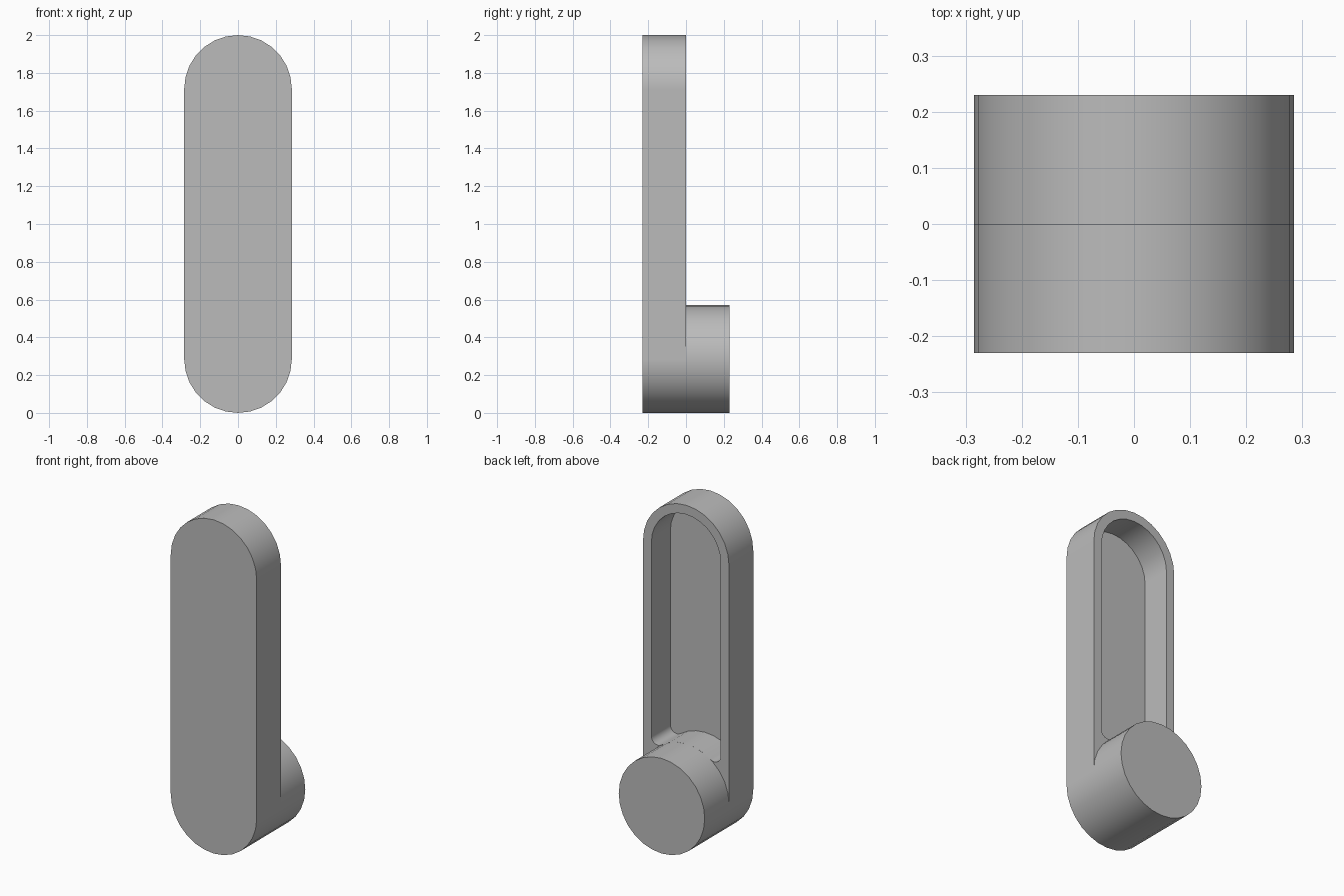
import bpy
import bmesh
from math import sin, cos, radians, degrees, atan2, sqrt

if "Cube" in bpy.data.objects:
    bpy.data.objects.remove(bpy.data.objects["Cube"], do_unlink=True)

R = 0.285             # outer radius of slot and boss
LOW, HIGH = R, 2 - R  # arc centres
DEPTH = 0.23          # body thickness, also boss length
WALL, FLOOR = 0.055, 0.05
FILLET = 0.043
STEPS = 14            # segments per half circle

grey = bpy.data.materials.new("plain grey")
grey.use_nodes = True
color = (0.5, 0.5, 0.5, 1)
grey.diffuse_color = color
grey.node_tree.nodes["Principled BSDF"].inputs["Base Color"].default_value = color


def arc(cx, cz, r, start, end, steps=STEPS):
    angles = [radians(start + (end - start) * i / steps) for i in range(steps + 1)]
    return [(cx + r * cos(a), cz + r * sin(a)) for a in angles]


def prism(name, outline, y0, y1, open_front=False):
    """Extrude an x-z outline from y0 to y1."""
    bm = bmesh.new()
    front = bm.faces.new([bm.verts.new((x, y0, z)) for x, z in outline])
    ext = bmesh.ops.extrude_face_region(bm, geom=[front], use_keep_orig=True)
    moved = [v for v in ext["geom"] if isinstance(v, bmesh.types.BMVert)]
    bmesh.ops.translate(bm, verts=moved, vec=(0, y1 - y0, 0))
    bmesh.ops.recalc_face_normals(bm, faces=bm.faces)
    if open_front:
        bmesh.ops.delete(bm, geom=[front], context="FACES_ONLY")
    mesh = bpy.data.meshes.new(name)
    bm.to_mesh(mesh)
    bm.free()
    mesh.materials.append(grey)
    obj = bpy.data.objects.new(name, mesh)
    bpy.context.collection.objects.link(obj)
    return obj


def activate(obj):
    bpy.ops.object.select_all(action="DESELECT")
    obj.select_set(True)
    bpy.context.view_layer.objects.active = obj


# Long round-ended body
body = prism("body", arc(0, HIGH, R, 0, 180) + arc(0, LOW, R, 180, 360), -DEPTH, 0)

# Pocket outline: round top, straight sides, filleted corners against the boss
inner = R - WALL
fx = inner - FILLET
fz = sqrt((R + FILLET) ** 2 - fx ** 2)
tilt = degrees(atan2(fz, fx))
pocket = arc(0, HIGH, inner, 0, 180)
pocket += arc(-fx, LOW + fz, FILLET, 180, 360 - tilt, 8)
pocket += arc(0, LOW, R, 180 - tilt, tilt, 6)[1:-1]
pocket += arc(fx, LOW + fz, FILLET, 180 + tilt, 360, 8)
cutter = prism("pocket_cutter", pocket, FLOOR - DEPTH, 0.1)
cutter.hide_render = True

cut = body.modifiers.new("pocket", "BOOLEAN")
cut.operation = "DIFFERENCE"
cut.solver = "EXACT"
cut.object = cutter
activate(body)
bpy.ops.object.modifier_apply(modifier=cut.name)
bpy.data.objects.remove(cutter, do_unlink=True)

# Round boss on the back of the lower end
boss = prism("boss", arc(0, LOW, R, 0, 360, 2 * STEPS)[:-1], 0, DEPTH, open_front=True)

# Smooth round walls, flat straight walls
for obj in (body, boss):
    activate(obj)
    bpy.ops.object.shade_smooth_by_angle(angle=radians(30))
    weighted = obj.modifiers.new("weighted_normals", "WEIGHTED_NORMAL")
    weighted.keep_sharp = True
    weighted.weight = 100
